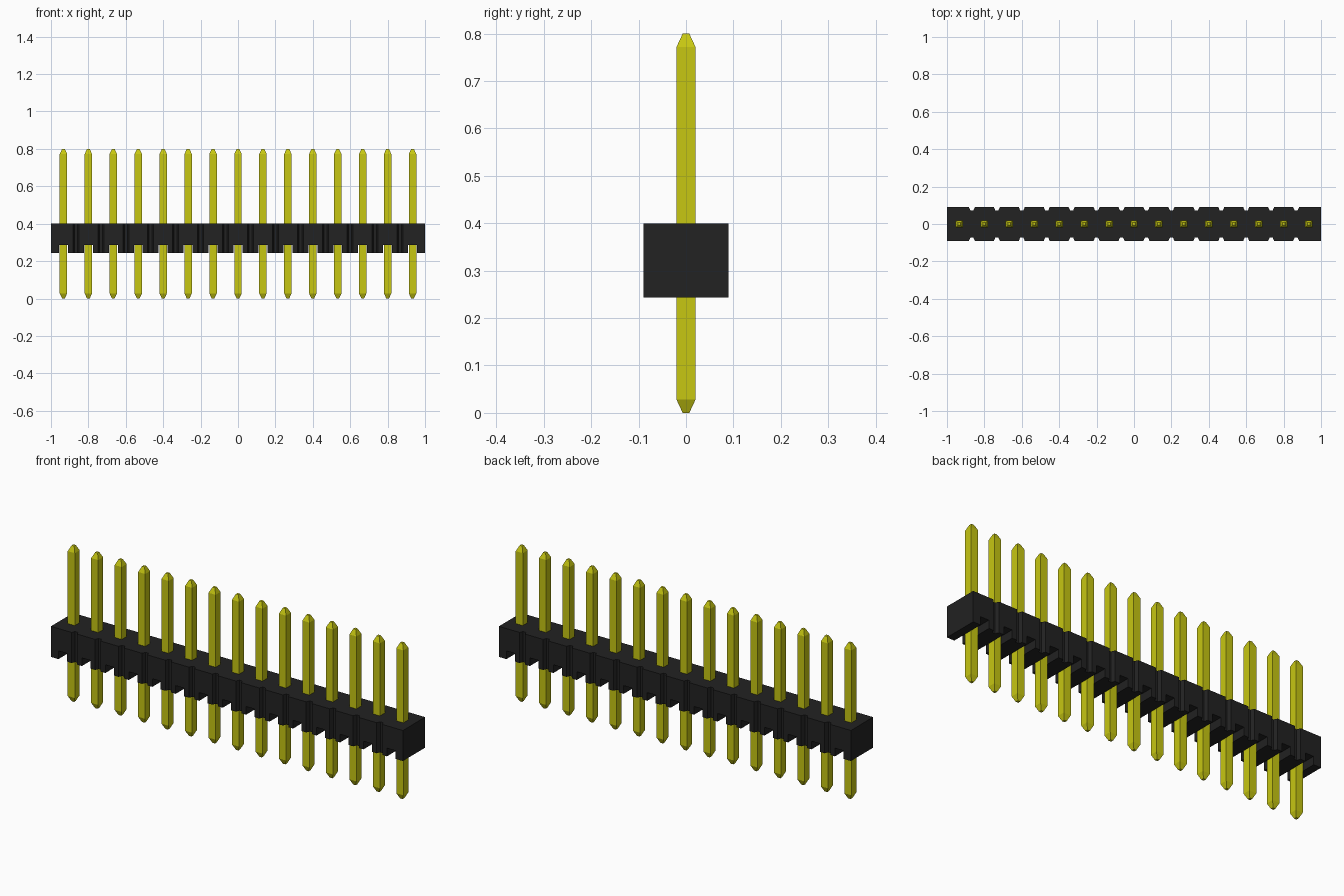
import bpy
import bmesh

if "Cube" in bpy.data.objects:
    bpy.data.objects.remove(bpy.data.objects["Cube"], do_unlink=True)

COUNT = 15
PITCH = 2 / COUNT
HALF_Y = 0.09
BOTTOM, TOP = 0.243, 0.4
CENTRES = [-1 + PITCH * (i + 0.5) for i in range(COUNT)]


def make_material(name, color, roughness):
    mat = bpy.data.materials.new(name)
    mat.use_nodes = True
    mat.diffuse_color = color
    bsdf = next(n for n in mat.node_tree.nodes if n.type == "BSDF_PRINCIPLED")
    bsdf.inputs["Base Color"].default_value = color
    bsdf.inputs["Roughness"].default_value = roughness
    return mat


def make_object(name, bm, mat=None):
    bmesh.ops.recalc_face_normals(bm, faces=bm.faces)
    mesh = bpy.data.meshes.new(name)
    bm.to_mesh(mesh)
    bm.free()
    if mat:
        mesh.materials.append(mat)
    obj = bpy.data.objects.new(name, mesh)
    bpy.context.collection.objects.link(obj)
    return obj


def loft_squares(bm, levels, cx=0):
    """Join (half_x, half_y, z) rectangles into one closed solid."""
    rings = []
    for hx, hy, z in levels:
        corners = ((-hx, -hy), (hx, -hy), (hx, hy), (-hx, hy))
        rings.append([bm.verts.new((cx + x, y, z)) for x, y in corners])
    for low, high in zip(rings, rings[1:]):
        for k in range(4):
            n = (k + 1) % 4
            bm.faces.new((low[k], low[n], high[n], high[k]))
    bm.faces.new(rings[0][::-1])
    bm.faces.new(rings[-1])


black = make_material("black plastic", (0.016, 0.016, 0.016, 1), 0.6)
yellow = make_material("yellow metal", (0.57, 0.57, 0.006, 1), 0.5)

# Housing outline, with a tapered groove between neighbouring sections
front = [(-1, -HALF_Y)]
for i in range(1, COUNT):
    x = -1 + PITCH * i
    front += [(x - 0.016, -HALF_Y), (x - 0.008, -HALF_Y + 0.018),
              (x + 0.008, -HALF_Y + 0.018), (x + 0.016, -HALF_Y)]
front.append((1, -HALF_Y))
outline = front + [(x, -y) for x, y in reversed(front)]

bm = bmesh.new()
base = bm.faces.new([bm.verts.new((x, y, BOTTOM)) for x, y in outline])
raised = bmesh.ops.extrude_face_region(bm, geom=[base], use_keep_orig=True)
for v in raised["geom"]:
    if isinstance(v, bmesh.types.BMVert):
        v.co.z = TOP
housing = make_object("housing", bm, black)

# Channels across the underside, one at each pin
bm = bmesh.new()
for x in CENTRES:
    loft_squares(bm, [(0.024, 0.15, 0.2), (0.024, 0.15, 0.285)], x)
cutter = make_object("channel_cutter", bm)
cutter.hide_render = True
cut = housing.modifiers.new("channels", "BOOLEAN")
cut.operation = "DIFFERENCE"
cut.solver = "EXACT"
cut.object = cutter
bpy.context.view_layer.objects.active = housing
housing.select_set(True)
bpy.ops.object.modifier_apply(modifier=cut.name)
bpy.data.objects.remove(cutter, do_unlink=True)

# Square pins with tapered tips, sharing one mesh
bm = bmesh.new()
loft_squares(bm, [(0.007, 0.007, 0), (0.02, 0.02, 0.028),
                  (0.02, 0.02, 0.772), (0.007, 0.007, 0.8)])
pin = make_object("pin_1", bm, yellow)
pin.location.x = CENTRES[0]
for i, x in enumerate(CENTRES[1:], 2):
    copy = bpy.data.objects.new(f"pin_{i}", pin.data)
    copy.location.x = x
    bpy.context.collection.objects.link(copy)
